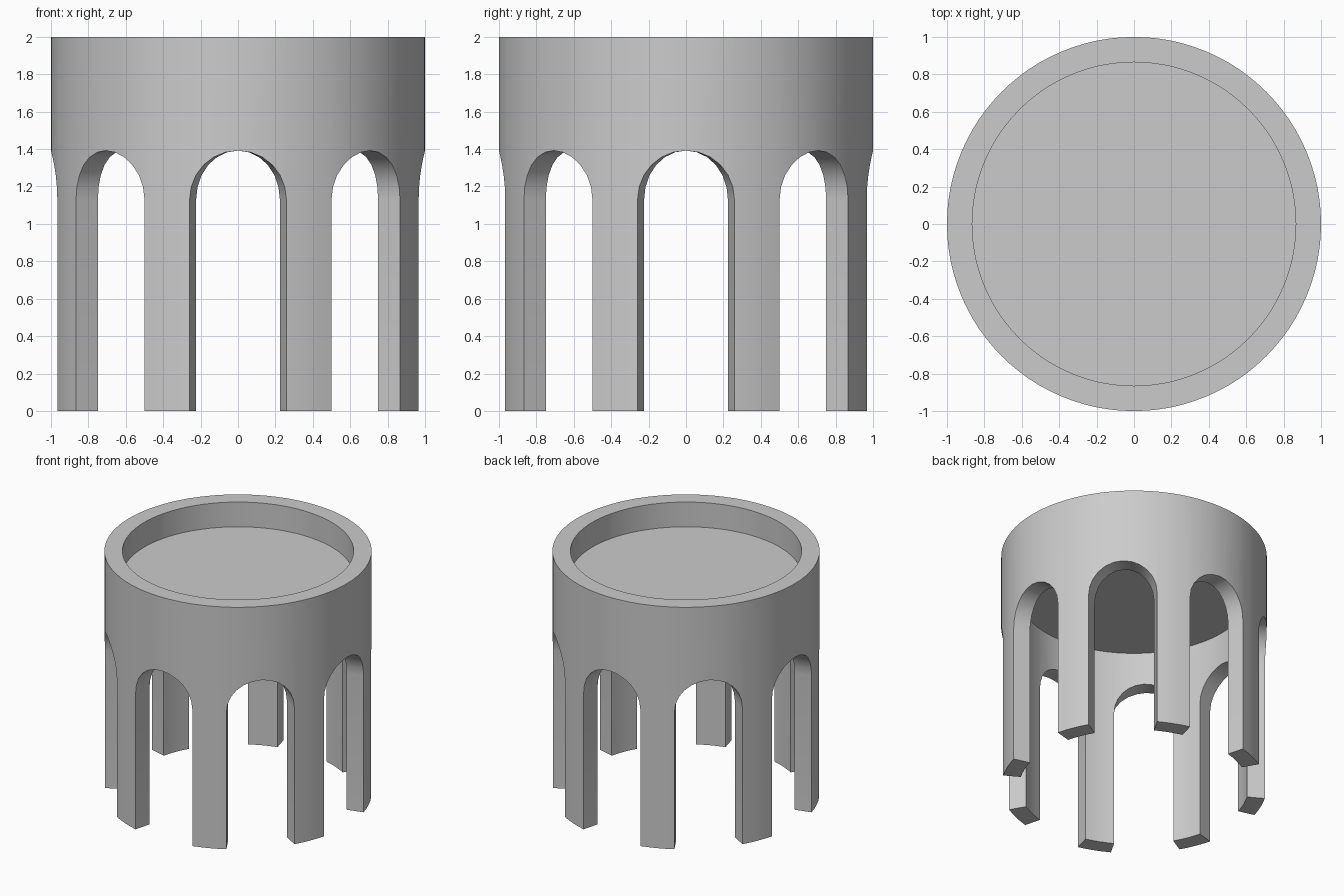
import bpy, bmesh
from math import sin, cos, pi, radians

if "Cube" in bpy.data.objects:
    bpy.data.objects.remove(bpy.data.objects["Cube"])

R_OUT, R_IN, TOP = 1.0, 0.865, 2.0
BAYS, HALF, SPRING = 8, radians(15), 1.13
ARCH_SEGS, PIER_SEGS = 12, 4

# Angles round the ring: (angle, underside height, starts a pier segment)
cols = []
for b in range(BAYS):
    mid = b * 2 * pi / BAYS
    for i in range(ARCH_SEGS):
        t = pi * i / ARCH_SEGS
        cols.append((mid - HALF * cos(t), SPRING + HALF * sin(t), False))
    for i in range(PIER_SEGS):
        a = mid + HALF + (2 * pi / BAYS - 2 * HALF) * i / PIER_SEGS
        cols.append((a, SPRING, True))

bm = bmesh.new()


def vert(r, a, z):
    return bm.verts.new((r * cos(a), r * sin(a), z))


def column(a, z):
    return [vert(R_OUT, a, z), vert(R_IN, a, z), vert(R_OUT, a, TOP), vert(R_IN, a, TOP),
            vert(R_OUT, a, 0), vert(R_IN, a, 0)]


rings = [column(a, z) for a, z, _ in cols]
n = len(cols)
for i in range(n):
    p, q = rings[i], rings[(i + 1) % n]
    # Drum wall above the springing line: outside, inside, top rim
    for u, v in ((0, 2), (1, 3), (2, 3)):
        bm.faces.new((p[u], q[u], q[v], p[v]))
    if cols[i][2]:
        # Pier: outside, inside, foot and side jambs
        for u, v in ((4, 0), (5, 1), (4, 5)):
            bm.faces.new((p[u], q[u], q[v], p[v]))
        if not cols[i - 1][2]:
            bm.faces.new((p[4], p[5], p[1], p[0]))
        if not cols[(i + 1) % n][2]:
            bm.faces.new((q[4], q[5], q[1], q[0]))
    else:
        # Arch soffit
        bm.faces.new((p[0], q[0], q[1], p[1]))
bmesh.ops.delete(bm, geom=[v for v in bm.verts if not v.link_faces], context='VERTS')
bmesh.ops.recalc_face_normals(bm, faces=bm.faces)
mesh = bpy.data.meshes.new("arcade_drum")
bm.to_mesh(mesh)
bm.free()
drum = bpy.data.objects.new("arcade_drum", mesh)
bpy.context.collection.objects.link(drum)
bpy.context.view_layer.objects.active = drum
drum.select_set(True)
bpy.ops.object.shade_smooth_by_angle(angle=radians(30))

# Recessed floor disc inside the drum
bpy.ops.mesh.primitive_cylinder_add(vertices=96, radius=R_IN + 0.004, depth=0.135,
                                    location=(0, 0, 1.728))
bpy.context.object.name = "recessed_floor"
bpy.ops.object.shade_smooth_by_angle(angle=radians(30))
